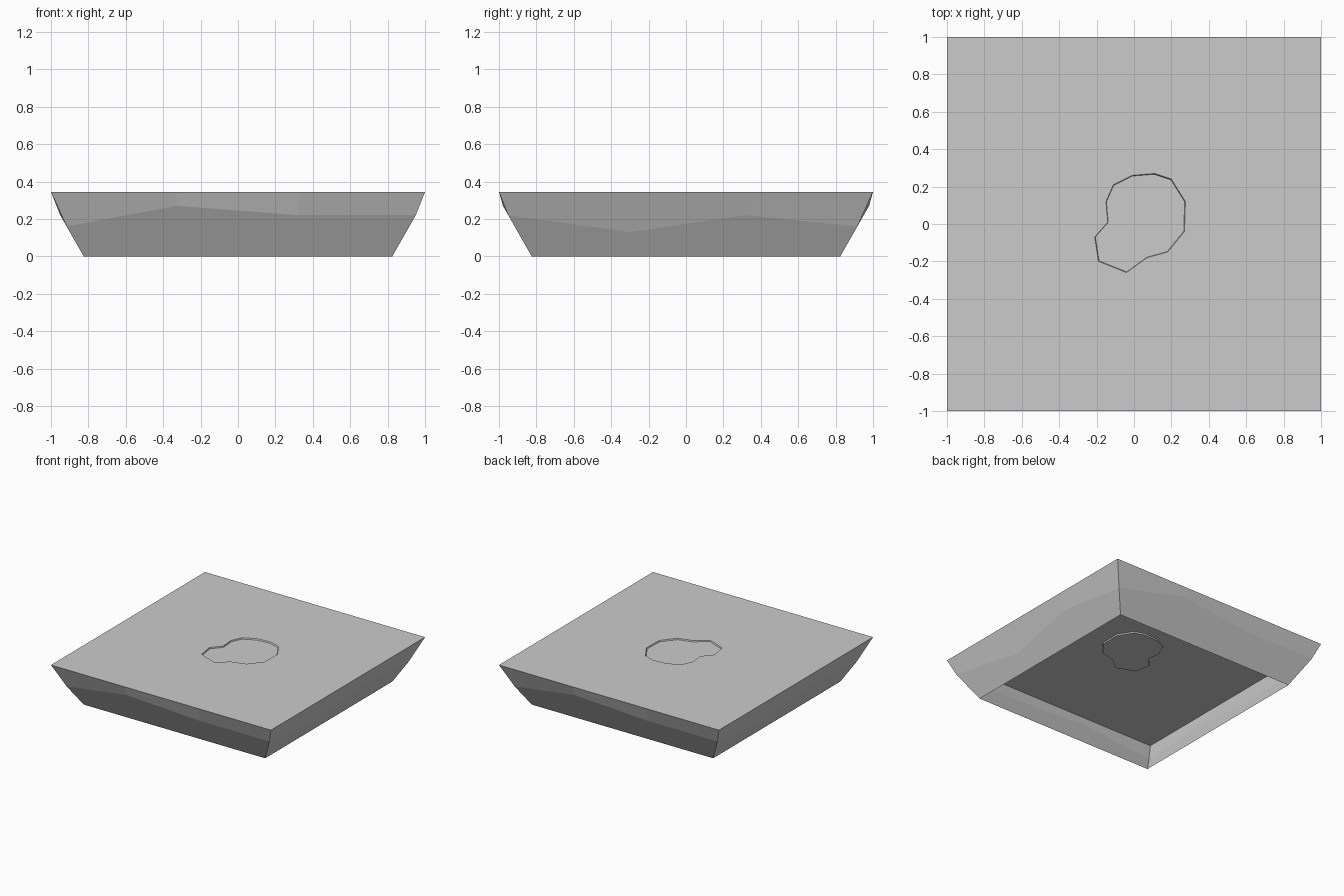
import bpy, bmesh

if "Cube" in bpy.data.objects:
    bpy.data.objects.remove(bpy.data.objects["Cube"])

TOP = 0.345
# heights of the break line on the walls, repeated by half-turn symmetry
KINK = [0.16, 0.27, 0.22, 0.22, 0.13, 0.22] * 2
PIT = [(-.15, .12), (-.14, .01), (-.21, -.07), (-.19, -.20), (-.04, -.26),
       (.07, -.18), (.18, -.15), (.27, -.04), (.275, .12), (.20, .24),
       (.11, .27), (-.01, .26), (-.11, .21)]


def square_points():
    """Unit square outline, three segments per side, counter-clockwise."""
    pts = []
    x, y, dx, dy = -1, -1, 1, 0
    for _ in range(4):
        for i in range(3):
            pts.append((x + dx * i * 2 / 3, y + dy * i * 2 / 3))
        x, y = x + 2 * dx, y + 2 * dy
        dx, dy = -dy, dx
    return pts


def bridge(bm, a, b):
    for i in range(len(a)):
        j = (i + 1) % len(a)
        bm.faces.new((a[i], a[j], b[j], b[i]))


def finish(bm, name):
    mesh = bpy.data.meshes.new(name)
    bm.to_mesh(mesh)
    bm.free()
    bpy.context.collection.objects.link(bpy.data.objects.new(name, mesh))


# sloped earth walls, open underneath
bm = bmesh.new()
outline = square_points()


def ring(half, heights):
    return [bm.verts.new((x * half(z), y * half(z), z))
            for (x, y), z in zip(outline, heights)]


base = ring(lambda z: 0.825, [0] * 12)
middle = ring(lambda z: 0.825 + 0.57 * z, KINK)
rim = ring(lambda z: 1.0, [TOP] * 12)
bridge(bm, base, middle)
bridge(bm, middle, rim)
finish(bm, "earth_walls")

# flat ground surface with a very shallow irregular hollow
bm = bmesh.new()
outer = [bm.verts.new((x, y, TOP)) for x, y in outline]
lip = [bm.verts.new((x, y, TOP)) for x, y in PIT]
edges = [bm.edges.new((r[i - 1], r[i])) for r in (outer, lip) for i in range(len(r))]
bmesh.ops.triangle_fill(bm, edges=edges, use_beauty=True, normal=(0, 0, 1))
for f in [f for f in bm.faces if all(v in lip for v in f.verts)]:
    c = f.calc_center_median()
    if abs(c.x) < 0.12 and abs(c.y) < 0.12:
        bm.faces.remove(f)
floor = [bm.verts.new((x * 0.985, y * 0.985, TOP - 0.01)) for x, y in PIT]
bridge(bm, floor, lip)
bm.faces.new(floor)
bmesh.ops.recalc_face_normals(bm, faces=bm.faces)
if max(bm.faces, key=lambda f: f.calc_area()).normal.z < 0:
    bmesh.ops.reverse_faces(bm, faces=bm.faces)
finish(bm, "ground_top")
